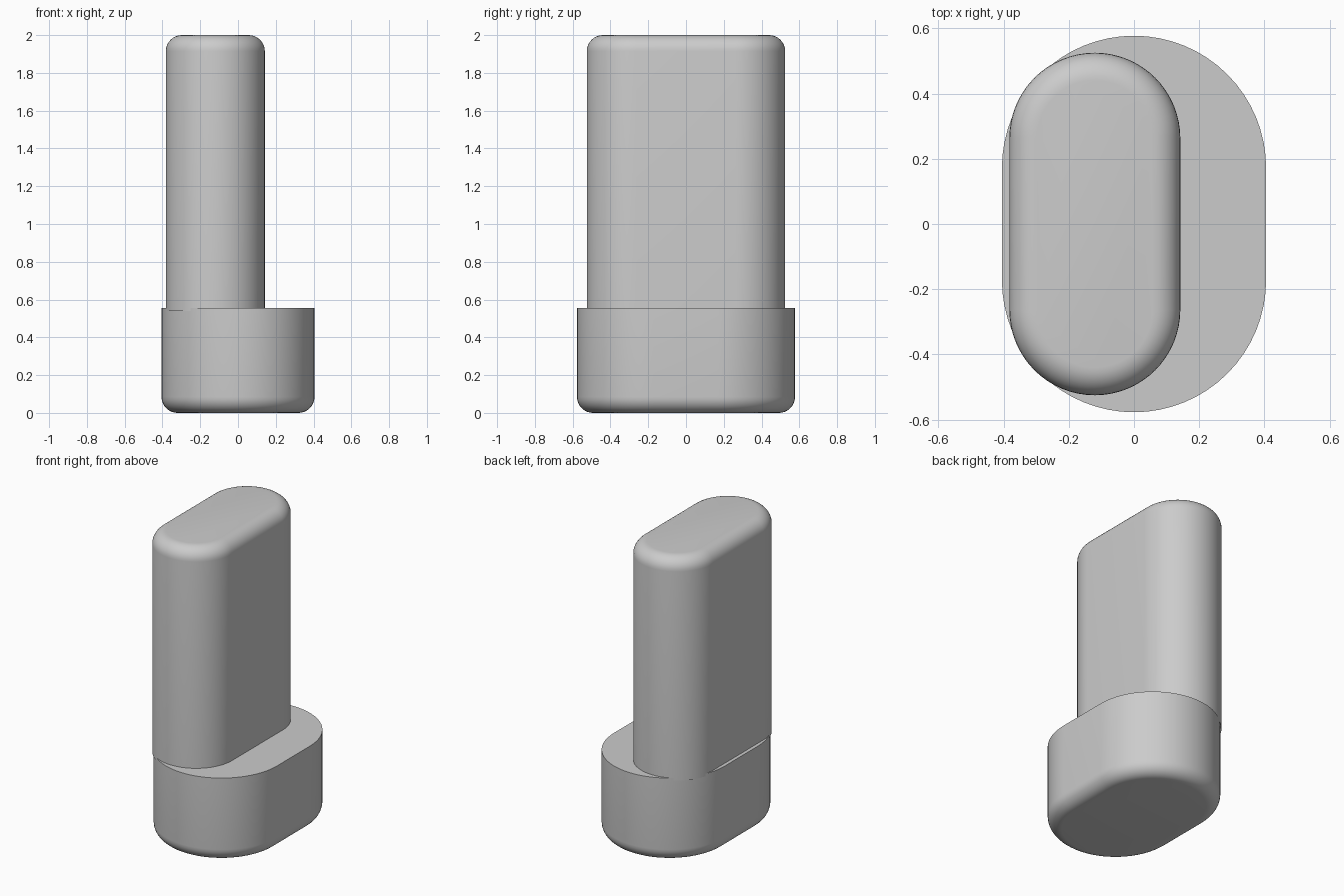
import bpy
import bmesh
import math

cube = bpy.data.objects.get("Cube")
if cube:
    bpy.data.objects.remove(cube, do_unlink=True)

grey = bpy.data.materials.new("plain grey")
grey.use_nodes = True
colour = (0.6, 0.6, 0.6, 1)
grey.diffuse_color = colour
grey.node_tree.nodes["Principled BSDF"].inputs["Base Color"].default_value = colour

ARC = 32       # segments in each rounded end
ROUND = 8      # segments in each rounded rim


def slot_block(name, x, radius, half_straight, z0, z1, rim, round_top):
    """Upright block with a slot-shaped outline and one rounded rim."""
    # Heights and insets, running from the square end to the rounded end
    steps = [(0, 0)]
    for i in range(ROUND + 1):
        a = math.pi / 2 * i / ROUND
        steps.append((z1 - z0 - rim + rim * math.sin(a), rim * (1 - math.cos(a))))

    bm = bmesh.new()
    rings = []
    for height, inset in steps:
        z = z0 + height if round_top else z1 - height
        r = radius - inset
        ring = []
        for end in (1, -1):
            for i in range(ARC + 1):
                a = math.pi * i / ARC
                ring.append(bm.verts.new((x + end * r * math.cos(a),
                                          end * (half_straight + r * math.sin(a)), z)))
        rings.append(ring)
    for low, high in zip(rings, rings[1:]):
        for i in range(len(low)):
            j = (i + 1) % len(low)
            bm.faces.new((low[i], low[j], high[j], high[i]))
    bm.faces.new(rings[0])
    bm.faces.new(rings[-1])
    bmesh.ops.recalc_face_normals(bm, faces=bm.faces)

    mesh = bpy.data.meshes.new(name)
    bm.to_mesh(mesh)
    bm.free()
    mesh.materials.append(grey)
    obj = bpy.data.objects.new(name, mesh)
    bpy.context.collection.objects.link(obj)
    bpy.ops.object.select_all(action="DESELECT")
    obj.select_set(True)
    bpy.context.view_layer.objects.active = obj
    bpy.ops.object.shade_smooth_by_angle(angle=math.radians(30))


# Wide foot with a rounded lower rim
slot_block("base", 0, 0.405, 0.172, 0, 0.556, 0.085, False)
# Tall offset block with a rounded upper rim
slot_block("upright", -0.12, 0.262, 0.263, 0.54, 2, 0.085, True)
